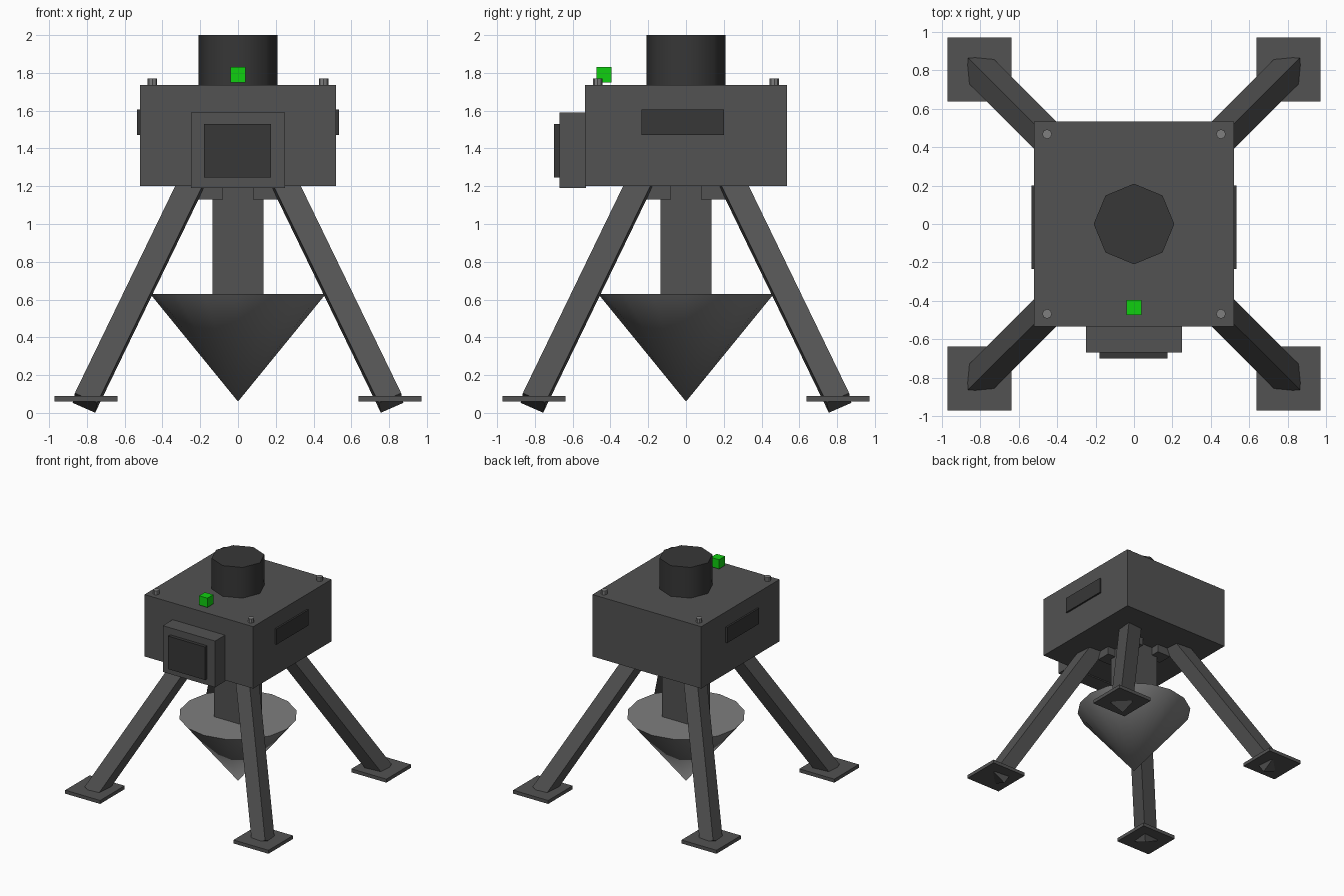
import bpy
import math
from mathutils import Vector, Matrix

cube = bpy.data.objects.get("Cube")
if cube:
    bpy.data.objects.remove(cube, do_unlink=True)


def material(name, color):
    m = bpy.data.materials.new(name)
    m.use_nodes = True
    rgba = (*color, 1)
    m.diffuse_color = rgba
    m.node_tree.nodes["Principled BSDF"].inputs["Base Color"].default_value = rgba
    return m


hull = material("hull grey", (0.085, 0.085, 0.085))
dark = material("dark grey", (0.038, 0.038, 0.038))
light = material("light grey", (0.21, 0.21, 0.21))
green = material("signal green", (0.005, 0.62, 0.005))


def finish(name, mat, smooth_angle=None):
    ob = bpy.context.object
    ob.name = name
    ob.data.materials.append(mat)
    if smooth_angle:
        bpy.ops.object.shade_smooth_by_angle(angle=math.radians(smooth_angle))
    return ob


def box(name, mat, low, high):
    low, high = Vector(low), Vector(high)
    bpy.ops.mesh.primitive_cube_add(size=1, location=(low + high) / 2)
    bpy.context.object.data.transform(Matrix.Diagonal((high - low).to_4d()))
    return finish(name, mat)


def cone(name, mat, sides, r_low, r_high, z_low, z_high, x=0, y=0, smooth=None):
    bpy.ops.mesh.primitive_cone_add(vertices=sides, radius1=r_low, radius2=r_high,
                                    depth=z_high - z_low,
                                    location=(x, y, (z_low + z_high) / 2))
    return finish(name, mat, smooth)


def bar(name, mat, start, end, radius):
    # square bar standing on its edge
    start, end = Vector(start), Vector(end)
    bpy.ops.mesh.primitive_cylinder_add(vertices=4, radius=radius,
                                        depth=(end - start).length,
                                        location=(start + end) / 2)
    ob = finish(name, mat)
    ob.rotation_euler = (end - start).to_track_quat('Z', 'Y').to_euler()
    return ob


# Main body and top drum
box("body", hull, (-0.52, -0.535, 1.2), (0.52, 0.535, 1.735))
cone("top_drum", dark, 8, 0.21, 0.21, 1.73, 2.0, smooth=50)

# Front housing with screen, side panels, signal block
box("front_housing", hull, (-0.25, -0.67, 1.19), (0.25, -0.53, 1.59))
box("front_screen", dark, (-0.18, -0.7, 1.245), (0.175, -0.665, 1.53))
for side, label in ((1, "left"), (-1, "right")):
    xs = sorted((side * 0.515, side * 0.535))
    box(label + "_panel", dark, (xs[0], -0.235, 1.47), (xs[1], 0.2, 1.605))
box("signal_block", green, (-0.04, -0.475, 1.75), (0.04, -0.395, 1.83))

# Central column and drill cone
box("column", hull, (-0.135, -0.135, 0.6), (0.135, 0.135, 1.21))
cone("drill_cone", light, 16, 0, 0.465, 0.06, 0.63, smooth=30)

# Four corners: knob, leg, mount and foot pad
for sx, x_label in ((1, "left"), (-1, "right")):
    for sy, y_label in ((-1, "front"), (1, "back")):
        tag = y_label + "_" + x_label + "_"
        cone(tag + "knob", light, 8, 0.025, 0.025, 1.73, 1.77, sx * 0.453, sy * 0.468)
        bar(tag + "leg", hull, (sx * 0.23, sy * 0.23, 1.25),
            (sx * 0.81, sy * 0.81, 0.053), 0.092)
        mx, my = sx * 0.145, sy * 0.145
        box(tag + "mount", hull, (mx - 0.065, my - 0.065, 1.13),
            (mx + 0.065, my + 0.065, 1.21))
        px, py = sx * 0.805, sy * 0.805
        box(tag + "foot_pad", hull, (px - 0.167, py - 0.167, 0.06),
            (px + 0.167, py + 0.167, 0.09))
